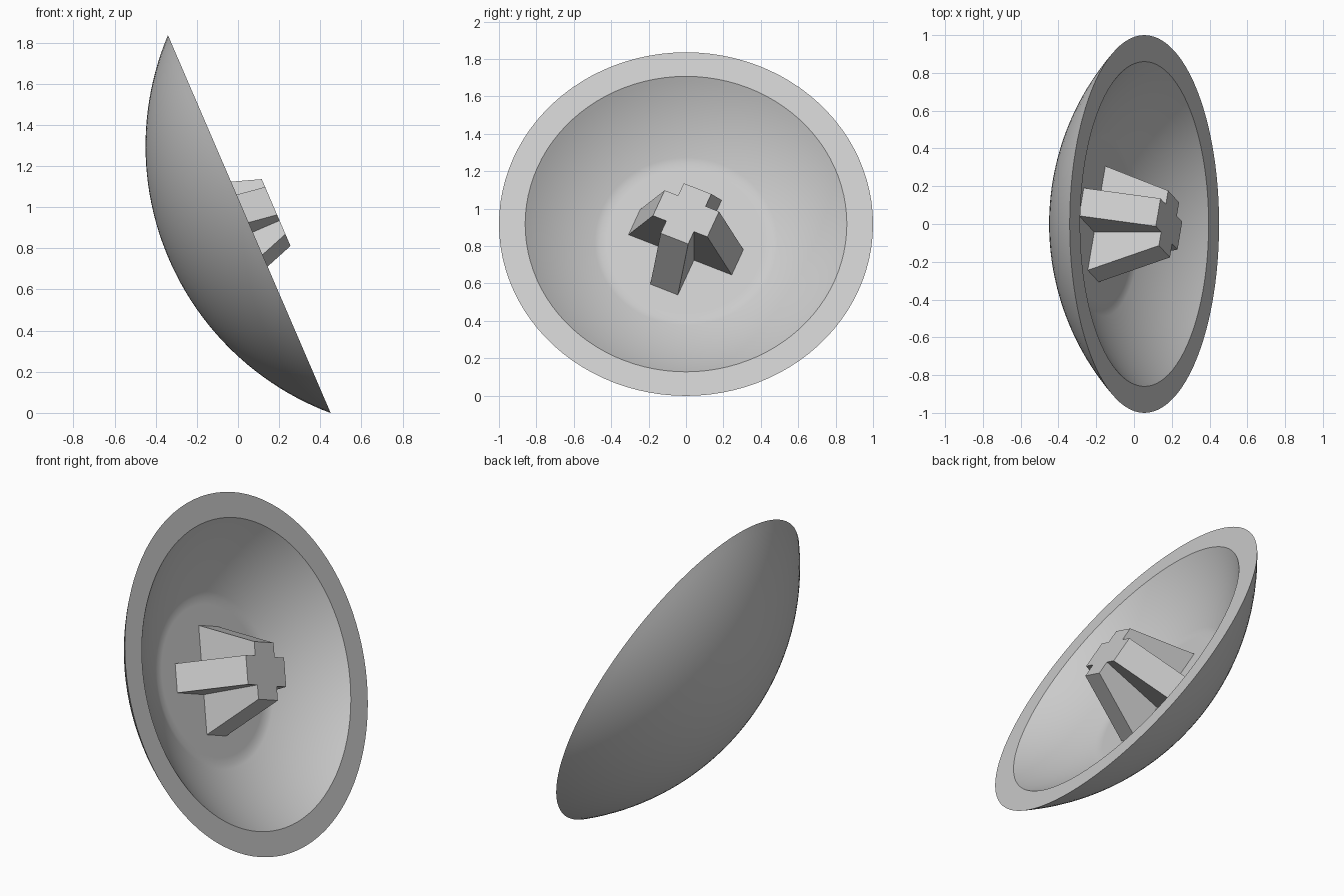
import bpy, bmesh
from math import sin, cos, pi, radians, sqrt, asin
from mathutils import Matrix, Vector

cube = bpy.data.objects.get("Cube")
if cube:
    bpy.data.objects.remove(cube, do_unlink=True)

SEGMENTS = 96
RIM, INNER_RIM, FLOOR_R = 1.0, 0.86, 0.46
CENTRE = 0.96                        # height of the shared sphere centre above the rim
R_OUT = sqrt(RIM**2 + CENTRE**2)
R_IN = sqrt(INNER_RIM**2 + CENTRE**2)
FLOOR_Z = CENTRE - sqrt(R_IN**2 - FLOOR_R**2)

# Local z is the dish axis, tilted towards +x
placement = Matrix.Translation((0.055, 0, 0.9175)) @ Matrix.Rotation(radians(66.7), 4, 'Y')

grey = bpy.data.materials.new("light grey")
grey.use_nodes = True
colour = (0.6, 0.6, 0.6, 1)
grey.diffuse_color = colour
grey.node_tree.nodes["Principled BSDF"].inputs["Base Color"].default_value = colour


def finish(name, bm, smooth):
    bmesh.ops.recalc_face_normals(bm, faces=bm.faces)
    mesh = bpy.data.meshes.new(name)
    bm.to_mesh(mesh)
    bm.free()
    mesh.materials.append(grey)
    obj = bpy.data.objects.new(name, mesh)
    bpy.context.collection.objects.link(obj)
    obj.matrix_world = placement
    if smooth:
        bpy.ops.object.select_all(action='DESELECT')
        obj.select_set(True)
        bpy.context.view_layer.objects.active = obj
        bpy.ops.object.shade_smooth_by_angle(angle=radians(30))
    return obj


def arc(radius, start, end, steps):
    """Profile points on a sphere, between two distances from the axis."""
    a, b = asin(start / radius), asin(end / radius)
    angles = [a + (b - a) * i / steps for i in range(steps + 1)]
    return [(radius * sin(t), CENTRE - radius * cos(t)) for t in angles]


# Dish: spherical back, flat rim, spherical bowl with a flat floor
profile = arc(R_OUT, 0, RIM, 24) + arc(R_IN, INNER_RIM, FLOOR_R, 16)
profile += [(0.42, FLOOR_Z), (0, FLOOR_Z)]
bm = bmesh.new()
verts = [bm.verts.new((r, 0, z)) for r, z in profile]
edges = [bm.edges.new(pair) for pair in zip(verts, verts[1:])]
bmesh.ops.spin(bm, geom=verts + edges, axis=(0, 0, 1), cent=(0, 0, 0),
               angle=2 * pi, steps=SEGMENTS)
bmesh.ops.remove_doubles(bm, verts=bm.verts, dist=0.0005)
finish("dish", bm, True)


# Feed support: cross-shaped block whose four arms splay towards the floor
def cross_ring(bm, reach, half, z):
    ring = []
    for k in range(4):
        turn = Matrix.Rotation(radians(67) + k * pi / 2, 4, 'Z')
        for x, y in ((reach, -half), (reach, half), (half, half)):
            ring.append(bm.verts.new(turn @ Vector((x, y, z))))
    return ring


bm = bmesh.new()
base = cross_ring(bm, 0.307, 0.08, FLOOR_Z - 0.02)
top = cross_ring(bm, 0.158, 0.08, 0.142)
for i in range(len(base)):
    j = (i + 1) % len(base)
    bm.faces.new((base[i], base[j], top[j], top[i]))
bm.faces.new(top)
bm.faces.new(base[::-1])
finish("feed_support", bm, False)
